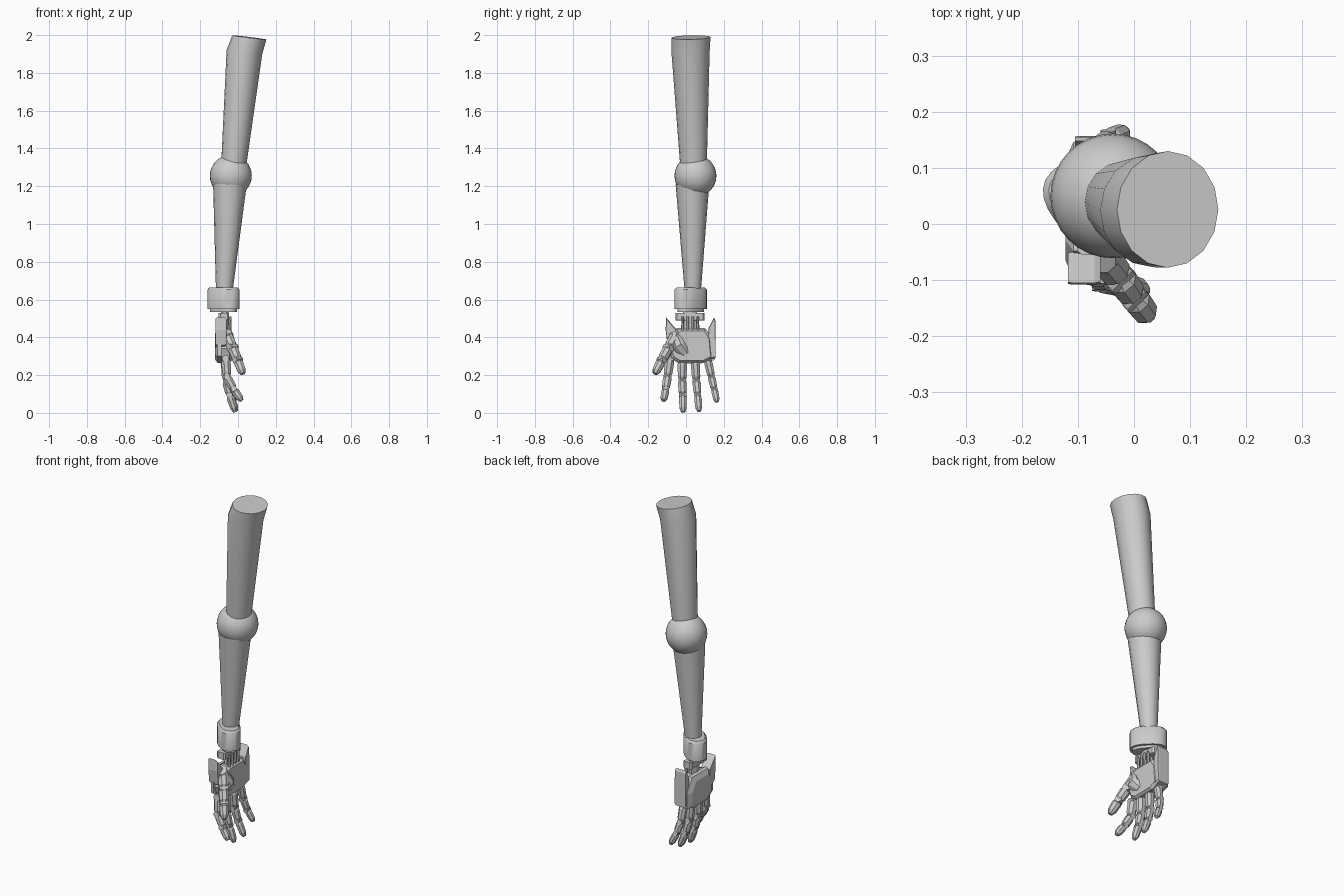
import bpy, bmesh, math
from mathutils import Vector

if "Cube" in bpy.data.objects:
    bpy.data.objects.remove(bpy.data.objects["Cube"])


def finish(name, bm, smooth=False):
    bmesh.ops.recalc_face_normals(bm, faces=bm.faces[:])
    me = bpy.data.meshes.new(name)
    bm.to_mesh(me)
    bm.free()
    ob = bpy.data.objects.new(name, me)
    bpy.context.collection.objects.link(ob)
    if smooth:
        bpy.ops.object.select_all(action='DESELECT')
        ob.select_set(True)
        bpy.context.view_layer.objects.active = ob
        bpy.ops.object.shade_smooth_by_angle(angle=math.radians(40))
    return ob


def loft(name, rings, n=16, side=(0, 1, 0), power=2, smooth=False, turn=0.0):
    """Rings of (centre, radius along side, radius across), square to the overall axis."""
    bm = bmesh.new()
    d = (Vector(rings[-1][0]) - Vector(rings[0][0])).normalized()
    v = d.cross(Vector(side)).normalized()
    u = v.cross(d)
    loops = []
    for c, a, b in rings:
        loop = []
        for i in range(n):
            t = 2 * math.pi * (i + turn) / n
            ct, st = math.cos(t), math.sin(t)
            p = Vector(c) + u * a * math.copysign(abs(ct) ** (2 / power), ct) \
                + v * b * math.copysign(abs(st) ** (2 / power), st)
            loop.append(bm.verts.new(p))
        loops.append(loop)
    for l0, l1 in zip(loops, loops[1:]):
        for i in range(n):
            j = (i + 1) % n
            bm.faces.new((l0[i], l0[j], l1[j], l1[i]))
    bm.faces.new(loops[0])
    bm.faces.new(loops[-1])
    return finish(name, bm, smooth)


def slab(name, outline, layers):
    """A y-z outline carried through layers of (x, scale about its middle)."""
    bm = bmesh.new()
    cy = sum(p[0] for p in outline) / len(outline)
    cz = sum(p[1] for p in outline) / len(outline)
    loops = [[bm.verts.new((x, cy + (y - cy) * s, cz + (z - cz) * s)) for y, z in outline]
             for x, s in layers]
    n = len(outline)
    for l0, l1 in zip(loops, loops[1:]):
        for i in range(n):
            j = (i + 1) % n
            bm.faces.new((l0[i], l0[j], l1[j], l1[i]))
    bm.faces.new(loops[0])
    bm.faces.new(loops[-1])
    return finish(name, bm)


def digit(name, pts, w, side=(0, 1, 0)):
    """Tapered angular segments with a hinge pin at every joint."""
    pts = [Vector(p) for p in pts]
    s = Vector(side).normalized()
    for k, (a, b) in enumerate(zip(pts, pts[1:])):
        r = w * (1 - 0.09 * k)
        last = k == len(pts) - 2
        steps = [(0.08, .72), (0.2, 1), (0.75, .92), (1, .5)] if last else \
                [(0.06, .75), (0.18, 1), (0.78, .92), (0.92, .7)]
        loft(f"{name}_segment_{k + 1}", [(a.lerp(b, t), r * f, r * f) for t, f in steps],
             8, s, turn=0.5)
        loft(f"{name}_hinge_{k + 1}", [(a - s * r * .85, r * .72, r * .72),
                                       (a + s * r * .85, r * .72, r * .72)], 10, (1, 0, 0.3))


# Upper arm, elbow ball and forearm
loft("upper_arm", [((-.024, .04, 1.30), .070, .066), ((.034, .024, 1.91), .101, .095),
                   ((.060, .026, 1.988), .104, .091)], 16, smooth=True)
bm = bmesh.new()
bmesh.ops.create_uvsphere(bm, u_segments=32, v_segments=16, radius=.111)
bmesh.ops.translate(bm, verts=bm.verts[:], vec=(-.038, .05, 1.255))
finish("elbow_ball", bm, True)
loft("forearm", [((-.074, .036, .62), .041, .042), ((-.043, .034, 1.21), .089, .089)],
     16, smooth=True)

# Oval wrist cuff with lower lip
diag = (-1, 1, 0)
cx, cy = -.077, .025
loft("wrist_cuff", [((cx, cy, .55), .098, .060), ((cx, cy, .652), .098, .060),
                    ((cx, cy, .664), .088, .050)], 24, diag, 2.4, True)
loft("cuff_lip", [((cx, cy, .535), .084, .046), ((cx, cy, .556), .084, .046)],
     24, diag, 2.4, True)

# Wrist: collar, core and tendon rods
loft("wrist_core", [((-.07, .022, .41), .040, .022), ((-.07, .022, .55), .040, .022)], 8, turn=.5)
slab("wrist_collar", [(-.055, .49), (-.055, .53), (.098, .53), (.098, .49)],
     [(-.102, .9), (-.092, 1), (-.056, 1), (-.048, .9)])
for i in range(4):
    y = -.018 + i * .027
    loft(f"tendon_{i + 1}", [((-.046, y, .43), .008, .009), ((-.042, y, .51), .006, .008)], 6)

# Palm body, back shell and flared side plates
palm = [(-.075, .29), (-.092, .34), (-.062, .42), (-.035, .445), (.105, .445),
        (.135, .40), (.145, .29), (.10, .268), (-.04, .268)]
slab("palm", palm, [(-.10, .92), (-.085, 1), (-.045, 1), (-.032, .88)])
slab("back_shell", [(-.10, .30), (-.10, .37), (-.05, .45), (.10, .45), (.15, .37), (.15, .28),
                    (.08, .262), (-.04, .262)], [(-.122, .72), (-.108, .97), (-.088, 1)])
slab("outer_plate", [(.115, .28), (.120, .45), (.148, .505), (.155, .49), (.157, .29)],
     [(-.105, .95), (-.095, 1), (-.045, 1), (-.035, .93)])
slab("inner_plate", [(-.105, .505), (-.108, .44), (-.098, .36), (-.06, .33), (-.05, .44)],
     [(-.118, .95), (-.11, 1), (-.07, 1), (-.06, .9)])
loft("thumb_pad", [((-.05, .0, .31), .028, .022), ((-.034, -.04, .355), .04, .028),
                   ((-.055, -.065, .43), .026, .024)], 8, (0, 1, 0.3), turn=.5)

# Four fingers and thumb: knuckle to tip
digit("index_finger", [(-.065, -.085, .285), (-.058, -.098, .19), (-.022, -.108, .125),
                       (.02, -.119, .065)], .027, (0, 1, -.1))
digit("middle_finger", [(-.066, -.02, .275), (-.062, -.02, .17), (-.045, -.017, .095),
                        (-.015, -.015, .004)], .027)
digit("ring_finger", [(-.066, .048, .275), (-.062, .055, .17), (-.043, .062, .095),
                      (-.008, .069, .009)], .026, (0, 1, .08))
digit("little_finger", [(-.066, .115, .28), (-.062, .135, .19), (-.046, .15, .125),
                        (-.015, .164, .058)], .024, (0, 1, .2))
digit("thumb", [(-.058, -.055, .405), (-.028, -.092, .345), (-.002, -.128, .28),
                (.026, -.165, .207)], .032, (1, 1, .1))
